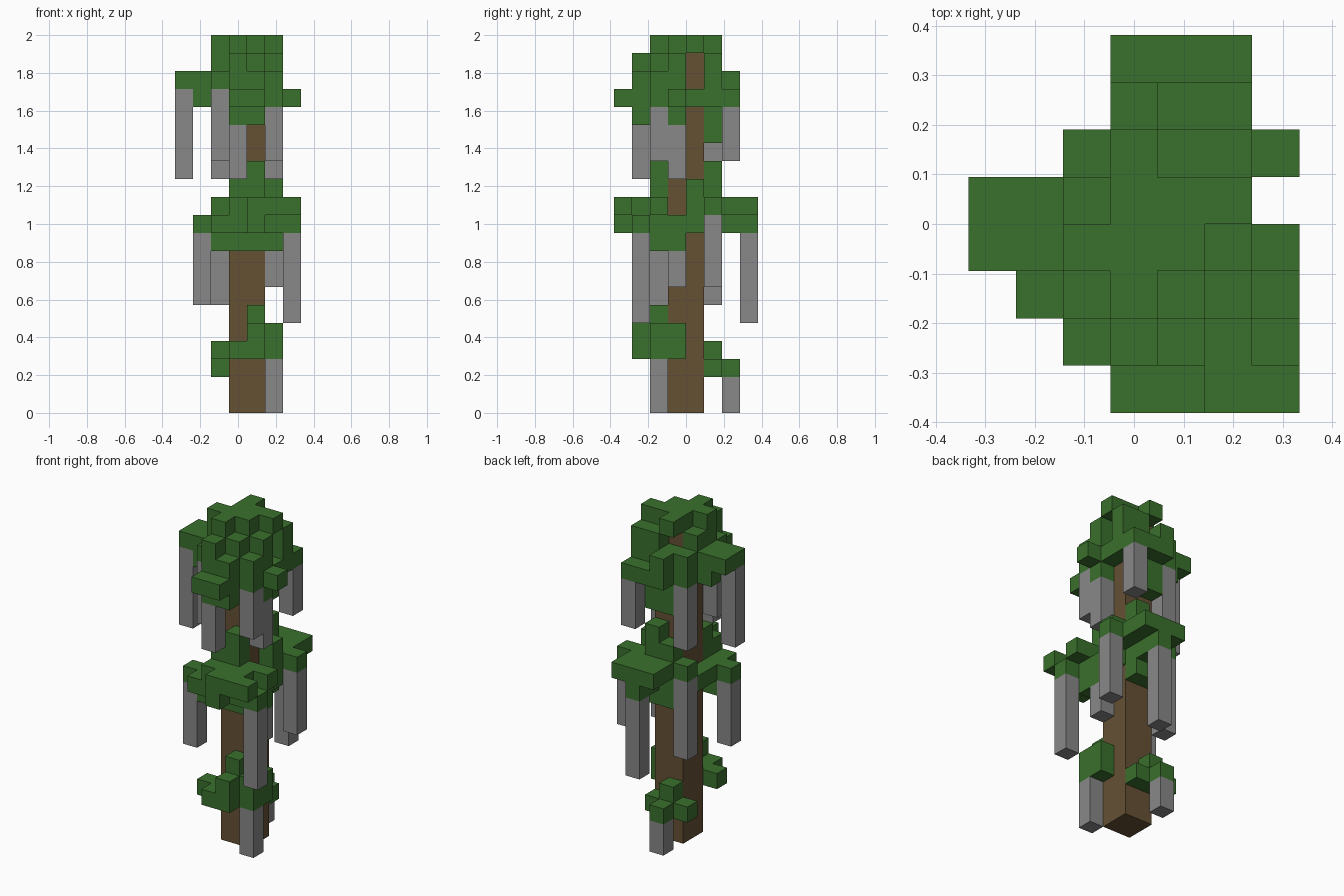
import bpy
import bmesh
from mathutils import Vector

cube = bpy.data.objects.get("Cube")
if cube:
    bpy.data.objects.remove(cube)

UNIT = 2 / 21            # edge length of one block
WIDE, DEEP = 7, 8        # block grid across x and y


def material(name, colour):
    mat = bpy.data.materials.new(name)
    mat.use_nodes = True
    mat.diffuse_color = (*colour, 1)
    mat.node_tree.nodes["Principled BSDF"].inputs["Base Color"].default_value = (*colour, 1)
    return mat


GREEN = material("leaf green", (0.042, 0.162, 0.026))
BROWN = material("bark brown", (0.130, 0.082, 0.034))
GREY = material("vine grey", (0.246, 0.246, 0.246))

AXES = [Vector(a) for a in ((1, 0, 0), (0, 1, 0), (0, 0, 1))]


def build_blocks(name, cells, mat):
    """Mesh the outer skin of a set of grid cells."""
    bm = bmesh.new()
    for cell in cells:
        centre = Vector(cell) + Vector((.5, .5, .5))
        for n, axis in enumerate(AXES):
            for sign in (1, -1):
                normal = axis * sign
                if tuple(int(c) for c in Vector(cell) + normal) in cells:
                    continue
                u = AXES[(n + 1) % 3] * sign
                v = AXES[(n + 2) % 3]
                corners = [centre + (normal + u * a + v * b) / 2
                           for a, b in ((-1, -1), (1, -1), (1, 1), (-1, 1))]
                bm.faces.new([bm.verts.new((c - Vector((WIDE / 2, DEEP / 2, 0))) * UNIT)
                              for c in corners])
    bmesh.ops.remove_doubles(bm, verts=bm.verts, dist=UNIT / 100)
    mesh = bpy.data.meshes.new(name)
    bm.to_mesh(mesh)
    bm.free()
    mesh.materials.append(mat)
    obj = bpy.data.objects.new(name, mesh)
    bpy.context.collection.objects.link(obj)


def box(x, y, bottom, top, size=1):
    return {(i, j, k) for i in range(x, x + size) for j in range(y, y + size)
            for k in range(bottom, top)}


def layers(first, *maps):
    """Plan maps stacked upward; rows run back to front, # marks a block."""
    return {(i, DEEP - 1 - row, first + n)
            for n, plan in enumerate(maps)
            for row, line in enumerate(plan.split())
            for i, mark in enumerate(line) if mark == "#"}


# Trunk
build_blocks("trunk", box(3, 3, 0, 20, size=2), BROWN)

# Low foliage
build_blocks("low_foliage", layers(
    2,
    "....... ...#... ..###.. ....... ....... ....... ....... .......",
    "....... ....... ...#... ....... .....#. ..####. ...##.. .......",
    "....... ....... ....... ....... .....#. ....##. ....#.. .......",
    "....... ....... ....... ....... ....... ....#.. ....... .......",
), GREEN)

# Middle foliage
build_blocks("middle_foliage", layers(
    9,
    "....... ....... ...##.. ....... .....#. ..####. ....... .......",
    "....#.. ....#.. ...##.. ..#..#. ..#..#. .#####. ..##### ....#..",
    "...###. ...###. ..##### .....#. ....... ...#### ...###. ....###",
    "....... ....... ...##.. .....#. ....... ...##.. ....... .......",
    "....... ....... ....#.. ....... ....... ....#.. ....... .......",
), GREEN)

# Crown foliage
build_blocks("crown_foliage", layers(
    15,
    "....... ....... ...##.. ....... ....... ....... ....... .......",
    "....... ....... ...##.. ....... .....#. ....... ...##.. .......",
    "....... ...###. ..####. .##..#. .##..## ...###. ...##.. ...##..",
    "....... ...#... ..####. ###.... ###..#. ..####. ...##.. .......",
    "....... ....... ....##. ..#.... ..#..#. ...##.. ...#... .......",
    "....... ....... ...#... ...###. ..###.. ...#... ....... .......",
), GREEN)

# Hanging vines: column, row, bottom, top
VINES = {
    "low_vine": [(5, 2, 0, 3), (3, 6, 0, 2)],
    "middle_vine": [(6, 1, 5, 10), (4, 7, 5, 10), (6, 5, 7, 11),
                    (2, 5, 6, 11), (1, 2, 6, 10), (5, 3, 7, 9)],
    "crown_vine": [(0, 3, 13, 18), (3, 1, 13, 16), (5, 2, 14, 17), (5, 3, 13, 16),
                   (2, 2, 14, 18), (2, 5, 13, 17), (5, 6, 14, 17)],
}
for name, spots in VINES.items():
    for n, spot in enumerate(spots, 1):
        build_blocks(f"{name}_{n}", box(*spot), GREY)
